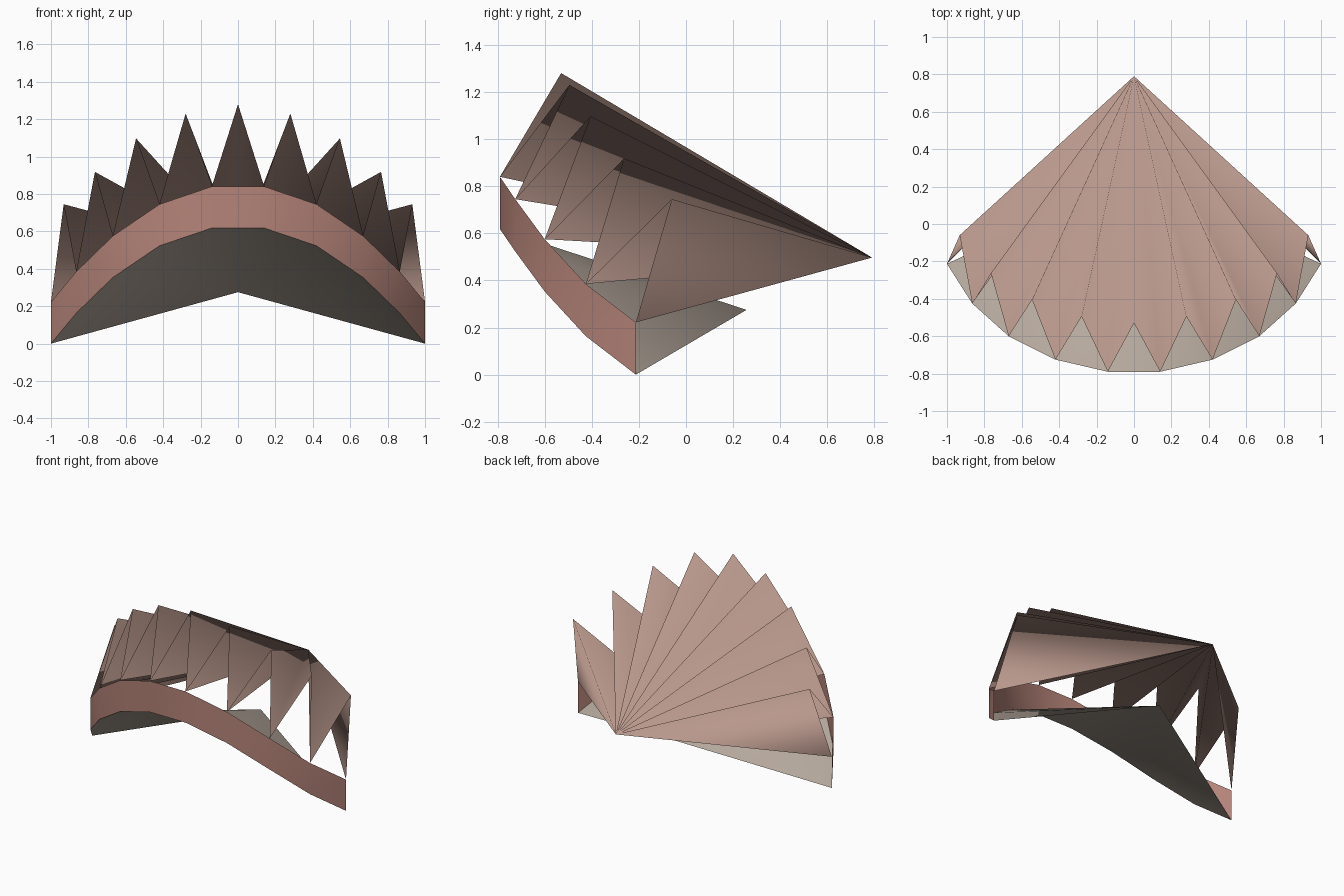
import bpy

if "Cube" in bpy.data.objects:
    bpy.data.objects.remove(bpy.data.objects["Cube"])

# Half profiles from the centre outwards: folds touching the band, and raised ridges
VALLEYS = [(0.14, -0.79, 0.84), (0.42, -0.725, 0.745), (0.67, -0.60, 0.575),
           (0.865, -0.425, 0.385), (1.0, -0.213, 0.222)]
RIDGES = [(0.28, -0.495, 1.23), (0.545, -0.405, 1.097), (0.765, -0.263, 0.918),
          (0.932, -0.06, 0.745)]
BAND_HEIGHT = 0.222


def mirrored(points, middle=()):
    left = [(-x, y, z) for x, y, z in reversed(points)]
    return left + list(middle) + list(points)


def make_part(name, verts, faces, color):
    mesh = bpy.data.meshes.new(name)
    mesh.from_pydata(verts, [], faces)
    mesh.polygons.foreach_set("use_smooth", [True] * len(mesh.polygons))
    mat = bpy.data.materials.new(name + "_color")
    mat.diffuse_color = (*color, 1)
    mat.use_nodes = True
    mat.node_tree.nodes["Principled BSDF"].inputs["Base Color"].default_value = mat.diffuse_color
    mesh.materials.append(mat)
    mesh.update()
    obj = bpy.data.objects.new(name, mesh)
    bpy.context.collection.objects.link(obj)
    return obj


def make_fan(name, rim, apex, color, up=True):
    n = len(rim)
    faces = [(i, i + 1, n) if up else (i + 1, i, n) for i in range(n - 1)]
    return make_part(name, rim + [apex], faces, color)


valleys = mirrored(VALLEYS)
ridges = mirrored(RIDGES, [(0, -0.53, 1.28)])
bottom = [(x, y, z - BAND_HEIGHT) for x, y, z in valleys]

# Pleated top, zigzagging between valleys and ridges and gathered at the back
zigzag = [valleys[0]]
for ridge, valley in zip(ridges, valleys[1:]):
    zigzag += [ridge, valley]
make_fan("pleated_top", zigzag, (0, 0.79, 0.497), (0.48, 0.31, 0.26))

# Upright front band
n = len(valleys)
make_part("front_band", bottom + valleys,
          [(i, i + 1, n + i + 1, n + i) for i in range(n - 1)], (0.46, 0.23, 0.19))

# Curved sheet underneath
make_fan("under_sheet", bottom, (0, 0.257, 0.275), (0.47, 0.40, 0.34), up=False)
